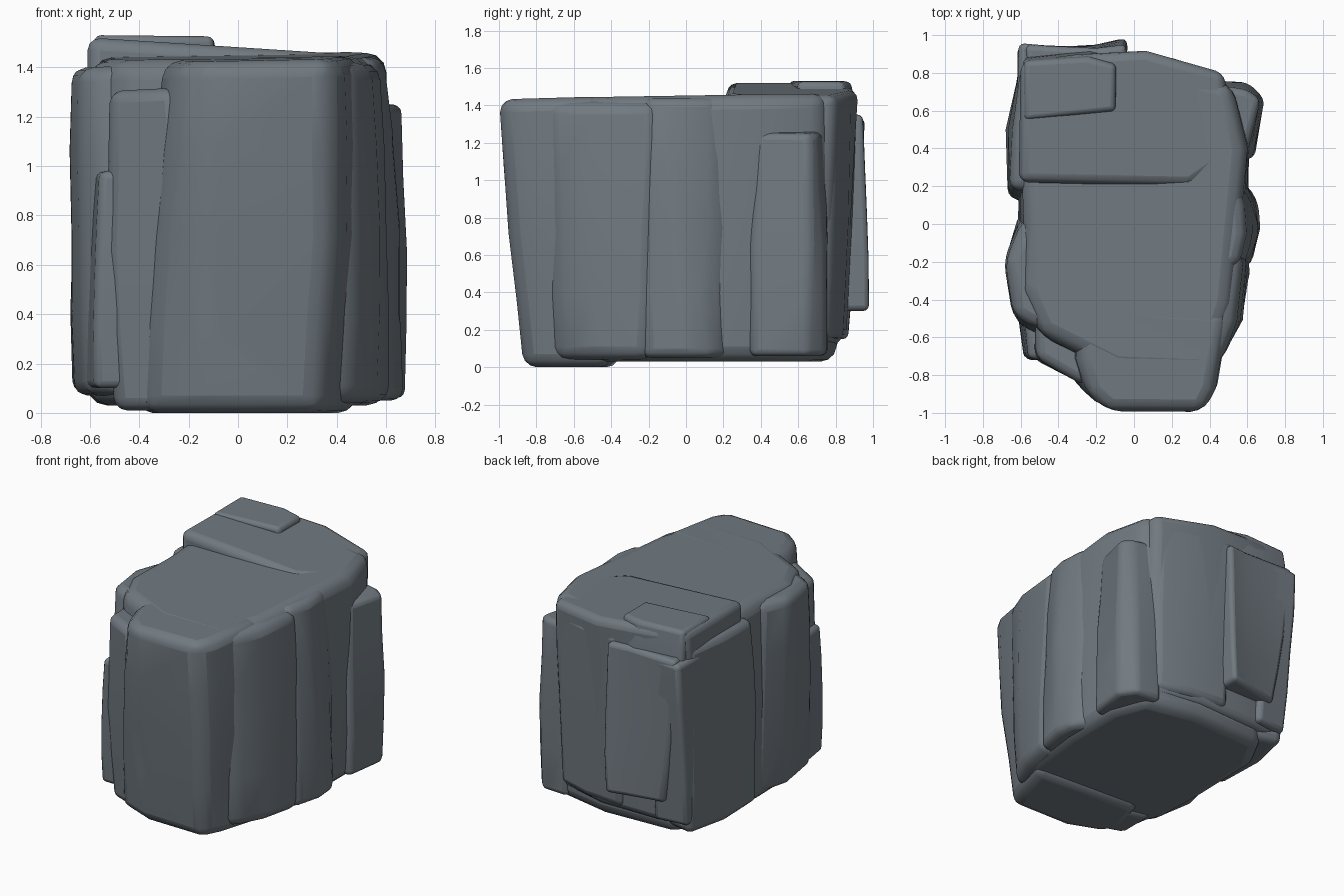
import bpy, bmesh, math, random
from mathutils import Vector

if "Cube" in bpy.data.objects:
    bpy.data.objects.remove(bpy.data.objects["Cube"])

random.seed(4)
stone = bpy.data.materials.new("slate grey stone")
stone.diffuse_color = (0.165, 0.195, 0.22, 1)
stone.use_nodes = True
stone.node_tree.nodes["Principled BSDF"].inputs["Base Color"].default_value = stone.diffuse_color


def rock(name, bottom, top, z0, z1, tilt=(0, 0), bulge=0.02, bevel=0.07, levels=5):
    """Lofts a bottom outline into a top outline (same point count) with a tilted cap."""
    bm = bmesh.new()
    rings = []
    cx = sum(p[0] for p in top) / len(top)
    cy = sum(p[1] for p in top) / len(top)
    for i in range(levels):
        t = i / (levels - 1)
        ring = []
        for (bx, by), (tx, ty) in zip(bottom, top):
            x, y = bx + (tx - bx) * t, by + (ty - by) * t
            d = Vector((x - cx, y - cy))
            d = d.normalized() * bulge * math.sin(math.pi * t) * random.uniform(0.2, 1)
            zt = z1 + tilt[0] * x + tilt[1] * y
            ring.append(bm.verts.new((x + d.x, y + d.y, z0 + (zt - z0) * t)))
        rings.append(ring)
    n = len(top)
    for a, b in zip(rings, rings[1:]):
        for j in range(n):
            k = (j + 1) % n
            bm.faces.new((a[j], a[k], b[k], b[j]))
    bm.faces.new(rings[0][::-1])
    bm.faces.new(rings[-1])
    bmesh.ops.recalc_face_normals(bm, faces=bm.faces)
    me = bpy.data.meshes.new(name)
    bm.to_mesh(me)
    bm.free()
    me.materials.append(stone)
    ob = bpy.data.objects.new(name, me)
    bpy.context.collection.objects.link(ob)
    mod = ob.modifiers.new("worn edges", 'BEVEL')
    mod.width, mod.segments, mod.angle_limit = bevel, 3, math.radians(24)
    bpy.context.view_layer.objects.active = ob
    ob.select_set(True)
    bpy.ops.object.shade_smooth_by_angle(angle=math.radians(50))
    ob.select_set(False)
    return ob


# central mass
rock("boulder_core",
     [(-.5, -.62), (-.1, -.76), (.38, -.74), (.55, -.4), (.6, 0), (.6, .45), (.5, .72),
      (.1, .8), (-.45, .78), (-.6, .5), (-.61, 0), (-.6, -.4)],
     [(-.5, -.58), (-.1, -.78), (.4, -.8), (.52, -.42), (.56, 0), (.6, .4), (.52, .74),
      (.1, .86), (-.5, .8), (-.6, .5), (-.58, 0), (-.6, -.35)],
     .03, 1.445, (.015, .015), bevel=.08)

# front column leaning outwards at the top
rock("front_column",
     [(-.42, -.6), (-.38, -.76), (-.12, -.86), (.33, -.87), (.4, -.72), (.5, -.4), (-.35, -.35)],
     [(-.3, -.72), (-.24, -.9), (-.14, -.995), (.37, -1.0), (.43, -.88), (.5, -.45), (-.3, -.4)],
     0, 1.45, (.02, .025), bulge=.03, bevel=.07)

# front left blocks
rock("front_left_ledge",
     [(-.5, -.69), (-.2, -.8), (-.1, -.5), (-.5, -.4)],
     [(-.52, -.71), (-.26, -.86), (-.2, -.5), (-.52, -.4)],
     .01, 1.33, (.05, 0), bulge=.06, bevel=.05)
rock("left_front_slab",
     [(-.62, -.5), (-.5, -.66), (-.3, -.6), (-.3, .1), (-.6, .08), (-.67, -.2)],
     [(-.64, -.48), (-.52, -.55), (-.3, -.5), (-.3, .05), (-.59, .02), (-.68, -.2)],
     .07, 1.43, (.05, 0), bulge=.02, bevel=.06)
rock("left_front_plate",
     [(-.58, -.7), (-.4, -.7), (-.4, -.45), (-.62, -.45)],
     [(-.56, -.71), (-.4, -.73), (-.4, -.45), (-.58, -.45)],
     .1, .98, bulge=.02, bevel=.03)

# back left blocks with the raised, sloping crown
rock("left_back_slab",
     [(-.66, .14), (-.4, .05), (-.3, .75), (-.6, .82), (-.67, .5)],
     [(-.66, .19), (-.4, .15), (-.3, .8), (-.6, .82), (-.64, .5)],
     .08, 1.39, bulge=.03, bevel=.05)
rock("back_crown",
     [(-.6, .25), (.3, .2), (.52, .35), (.46, .74), (.1, .83), (-.35, .83), (-.58, .8)],
     [(-.61, .22), (.3, .2), (.52, .35), (.48, .8), (.06, .92), (-.3, .9), (-.6, .86)],
     .12, 1.482, (-.065, 0), bulge=.01, bevel=.05)
rock("crown_flake",
     [(-.6, .6), (-.1, .6), (-.06, .9), (-.22, .93), (-.58, .9)],
     [(-.58, .55), (-.1, .6), (-.1, .84), (-.25, .88), (-.58, .86)],
     1.1, 1.525, (-.01, 0), bulge=.02, bevel=.025)

# back plates
rock("back_plate",
     [(-.5, .7), (-.05, .7), (-.05, .985), (-.2, .95), (-.45, .9)],
     [(-.55, .7), (-.05, .7), (-.04, .95), (-.2, .93), (-.58, .95)],
     .3, 1.35, bulge=.02, bevel=.03)
rock("back_right_plate",
     [(-.1, .6), (.48, .55), (.45, .76), (.2, .84), (-.1, .86)],
     [(-.1, .6), (.48, .55), (.46, .8), (.2, .88), (-.1, .92)],
     .15, 1.4, bulge=.01, bevel=.05)
rock("back_left_corner",
     [(-.6, .6), (-.3, .6), (-.36, .87), (-.6, .84)],
     [(-.62, .6), (-.3, .6), (-.4, .94), (-.61, .96)],
     .15, 1.33, bulge=.02, bevel=.03)

# right side blocks
rock("right_back_block",
     [(.4, .3), (.64, .35), (.68, .64), (.6, .75), (.4, .76)],
     [(.4, .3), (.6, .38), (.67, .66), (.6, .71), (.4, .74)],
     .06, 1.3, (-.08, 0), bulge=.02, bevel=.035)
rock("right_middle_block",
     [(.35, -.35), (.62, -.22), (.67, -.02), (.66, .12), (.59, .22), (.35, .3)],
     [(.35, -.35), (.56, -.2), (.59, -.05), (.58, .1), (.56, .18), (.35, .3)],
     .05, 1.44, bulge=.035, bevel=.05)
rock("right_front_block",
     [(.3, -.74), (.46, -.68), (.56, -.48), (.63, -.2), (.3, -.1)],
     [(.3, -.8), (.46, -.74), (.54, -.52), (.58, -.15), (.3, -.1)],
     .04, 1.42, bulge=.03, bevel=.07)
